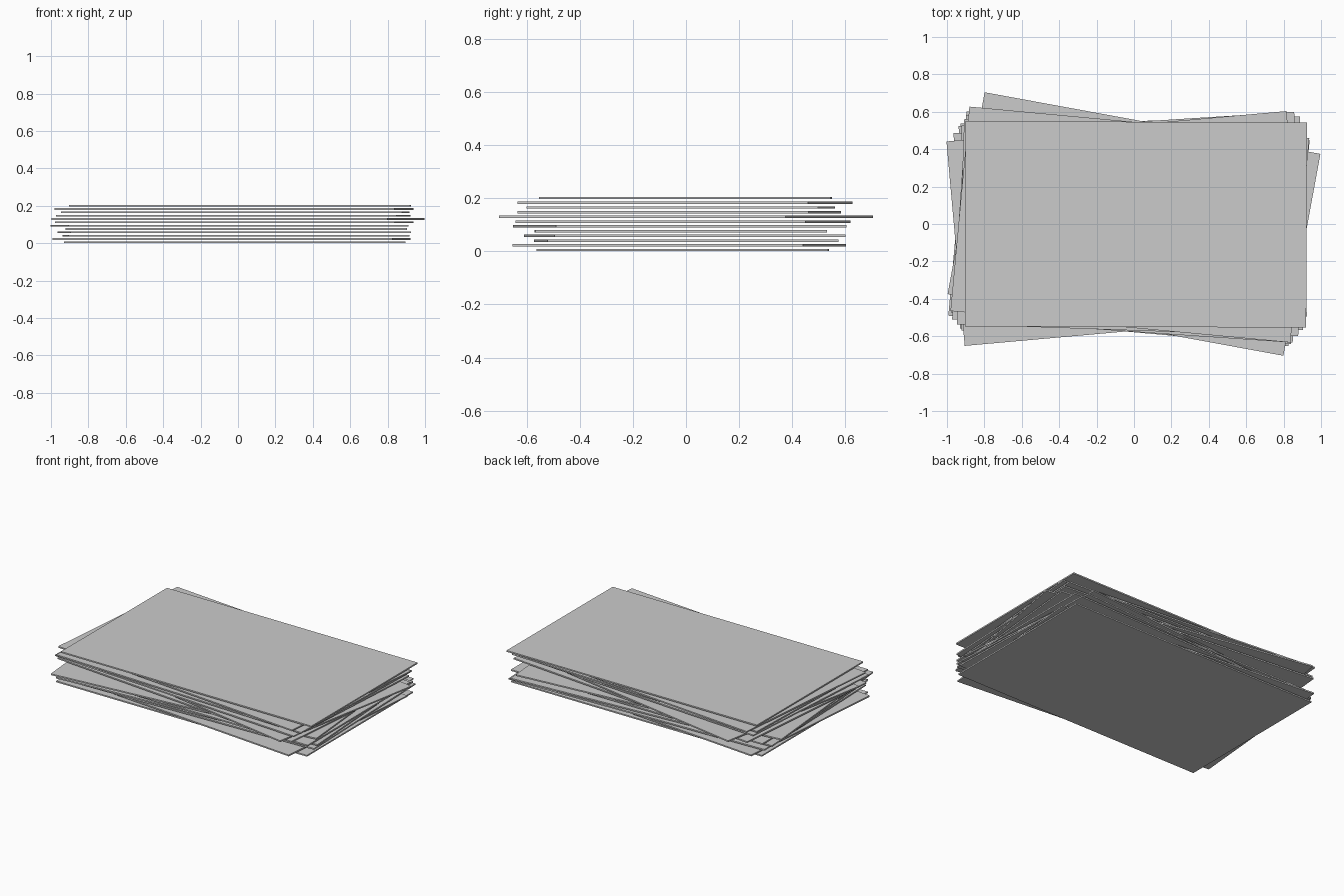
import bpy
from math import radians

W, D, T = 1.825, 1.097, 0.009   # sheet size
PITCH = 0.0178                  # spacing between sheets

# centre x, centre y, turn in degrees, from bottom to top
SHEETS = [
    (-0.017, -0.012, -0.1),
    (-0.035, -0.025, -5.1),
    (-0.010, 0.001, 1.6),
    (-0.020, -0.005, 3.6),
    (-0.010, -0.020, 0.1),
    (-0.045, -0.024, 5.1),
    (-0.020, -0.012, -5.3),
    (0.000, 0.000, -10.4),
    (-0.025, -0.025, -3.9),
    (-0.015, -0.020, -2.0),
    (-0.022, -0.003, -5.3),
    (0.010, -0.002, -0.2),
]


def add_sheet(index, x, y, turn):
    bpy.ops.mesh.primitive_cube_add(
        size=1, location=(x, y, T / 2 + index * PITCH),
        rotation=(0, 0, radians(turn)))
    sheet = bpy.context.object
    sheet.name = f"paper_sheet_{index + 1:02d}"
    sheet.scale = (W, D, T)


# Loose stack of sheets
for i, (x, y, turn) in enumerate(SHEETS):
    add_sheet(i, x, y, turn)
